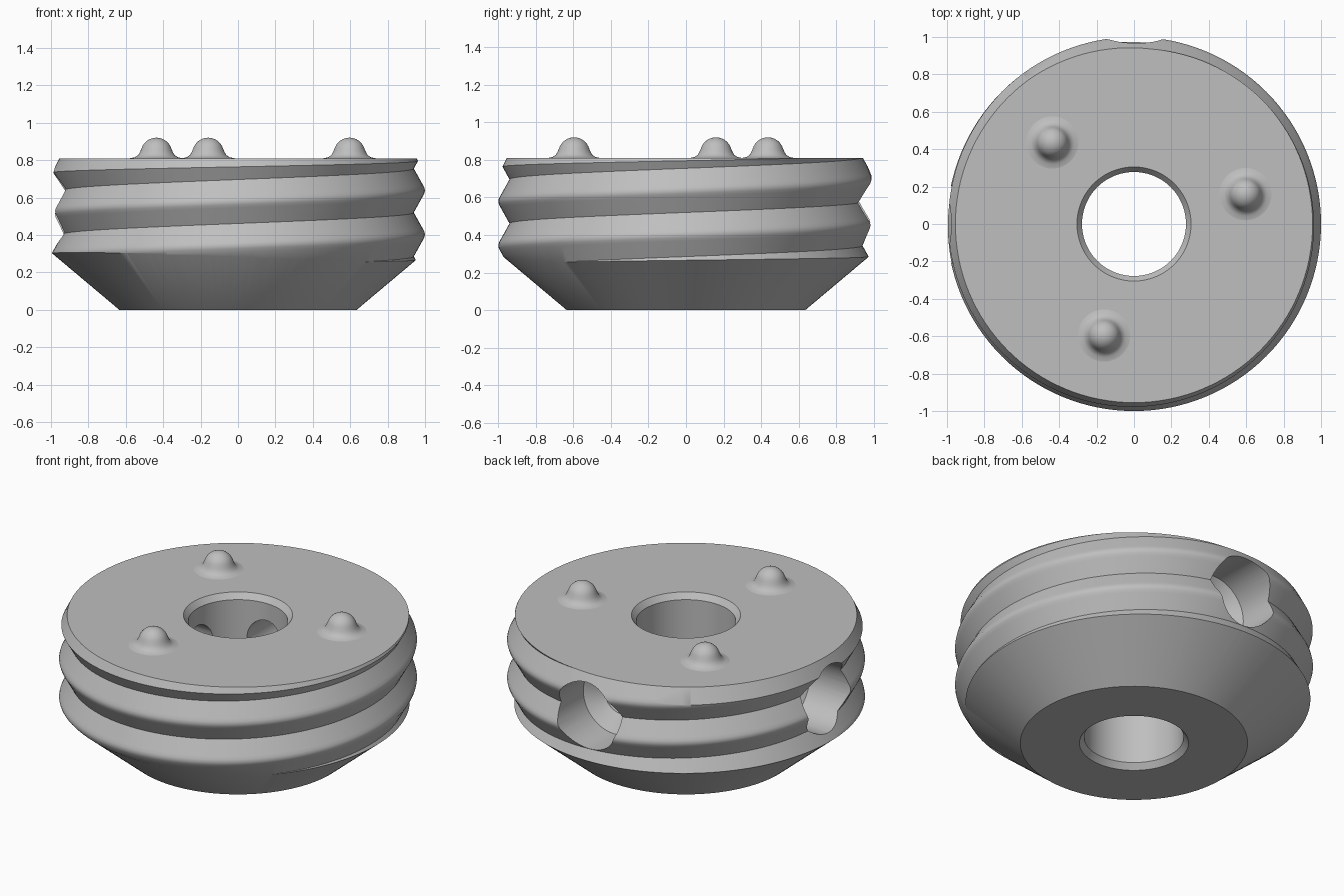
import bpy, bmesh
from math import cos, sin, pi, radians
from mathutils import Matrix

if "Cube" in bpy.data.objects:
    bpy.data.objects.remove(bpy.data.objects["Cube"], do_unlink=True)

HEIGHT = 0.81
PITCH = 0.235

grey = bpy.data.materials.new("plain_grey")
grey.use_nodes = True
grey.diffuse_color = (0.52, 0.52, 0.52, 1)
grey.node_tree.nodes["Principled BSDF"].inputs["Base Color"].default_value = grey.diffuse_color


def finish(bm, name):
    bmesh.ops.recalc_face_normals(bm, faces=bm.faces)
    mesh = bpy.data.meshes.new(name)
    bm.to_mesh(mesh)
    bm.free()
    mesh.materials.append(grey)
    obj = bpy.data.objects.new(name, mesh)
    bpy.context.collection.objects.link(obj)
    return obj


def lathe(name, profile, steps, closed=False):
    """Spin (radius, z) points around the z axis."""
    bm = bmesh.new()
    verts = [bm.verts.new((r, 0, z)) for r, z in profile]
    pairs = list(zip(verts, verts[1:]))
    if closed:
        pairs.append((verts[-1], verts[0]))
    edges = [bm.edges.new(p) for p in pairs]
    bmesh.ops.spin(bm, geom=verts + edges, cent=(0, 0, 0), axis=(0, 0, 1),
                   angle=2 * pi, steps=steps)
    bmesh.ops.remove_doubles(bm, verts=bm.verts, dist=1e-5)
    return finish(bm, name)


def thread(name, steps, turns, start):
    """Solid screw with a rounded crest and a sharp root."""
    tooth = [(0, 0.94), (0.36, 0.987), (0.43, 0.996), (0.5, 1.0),
             (0.57, 0.996), (0.64, 0.987)]
    k = len(tooth)
    rows = turns * k
    bm = bmesh.new()
    grid = []
    for i in range(steps):
        a = 2 * pi * i / steps
        column = []
        # The first column is one pitch taller, so the last can join it
        for j in range(rows + 1 + (k if i == 0 else 0)):
            f, r = tooth[j % k]
            z = start + PITCH * (j // k + f + i / steps)
            column.append(bm.verts.new((r * cos(a), r * sin(a), z)))
        grid.append(column)
    grid.append(grid[0][k:])
    for left, right in zip(grid, grid[1:]):
        for j in range(rows):
            bm.faces.new((left[j], right[j], right[j + 1], left[j + 1]))
    # Close both ends with fans
    rim = [e for e in bm.edges if e.is_boundary]
    low = bm.verts.new((0, 0, start))
    high = bm.verts.new((0, 0, start + PITCH * (turns + 1)))
    for e in rim:
        hub = low if e.verts[0].co.z < HEIGHT / 2 else high
        bm.faces.new((e.verts[0], e.verts[1], hub))
    return finish(bm, name)


def boolean(obj, tool, operation):
    mod = obj.modifiers.new(operation.lower(), "BOOLEAN")
    mod.operation = operation
    mod.solver = "EXACT"
    mod.object = tool
    bpy.context.view_layer.objects.active = obj
    bpy.ops.object.modifier_apply(modifier=mod.name)
    bpy.data.objects.remove(tool, do_unlink=True)


def smooth(obj, angle):
    bpy.ops.object.select_all(action="DESELECT")
    obj.select_set(True)
    bpy.context.view_layer.objects.active = obj
    bpy.ops.object.shade_smooth_by_angle(angle=radians(angle))


# Threaded body, trimmed to a tapered base, bevelled top and chamfered bore
body = thread("threaded_body", 128, 6, 0.52 - 4 * PITCH)
envelope = lathe("body_envelope", [
    (0.305, 0), (0.635, 0), (1.02, 0.3235), (1.02, 0.68), (0.955, HEIGHT),
    (0.305, HEIGHT), (0.278, HEIGHT - 0.035), (0.278, 0.035)], 128, closed=True)
boolean(body, envelope, "INTERSECT")

# Stepped radial holes at the back and on one side
for angle in (90, 180):
    drill = lathe("radial_drill", [
        (0, 0.18), (0.115, 0.18), (0.115, 0.63), (0.21, 0.7), (0.21, 1.15), (0, 1.15)], 48)
    turn = Matrix.Rotation(radians(angle), 4, "Z") @ Matrix.Rotation(pi / 2, 4, "Y")
    drill.data.transform(Matrix.Translation((0, 0, 0.555)) @ turn)
    boolean(body, drill, "DIFFERENCE")
smooth(body, 35)

# Three filleted domes on the top face
dome = [(0.14, 0), (0.115, 0.005), (0.097, 0.017), (0.087, 0.035)]
dome += [(0.084 * cos(radians(a)), 0.026 + 0.084 * sin(radians(a))) for a in range(18, 90, 9)]
dome.append((0, 0.11))
for n in range(3):
    a = radians(15 + 120 * n)
    bump = lathe(f"top_dome_{n + 1}", dome, 40)
    bump.location = (0.617 * cos(a), 0.617 * sin(a), HEIGHT)
    smooth(bump, 40)
